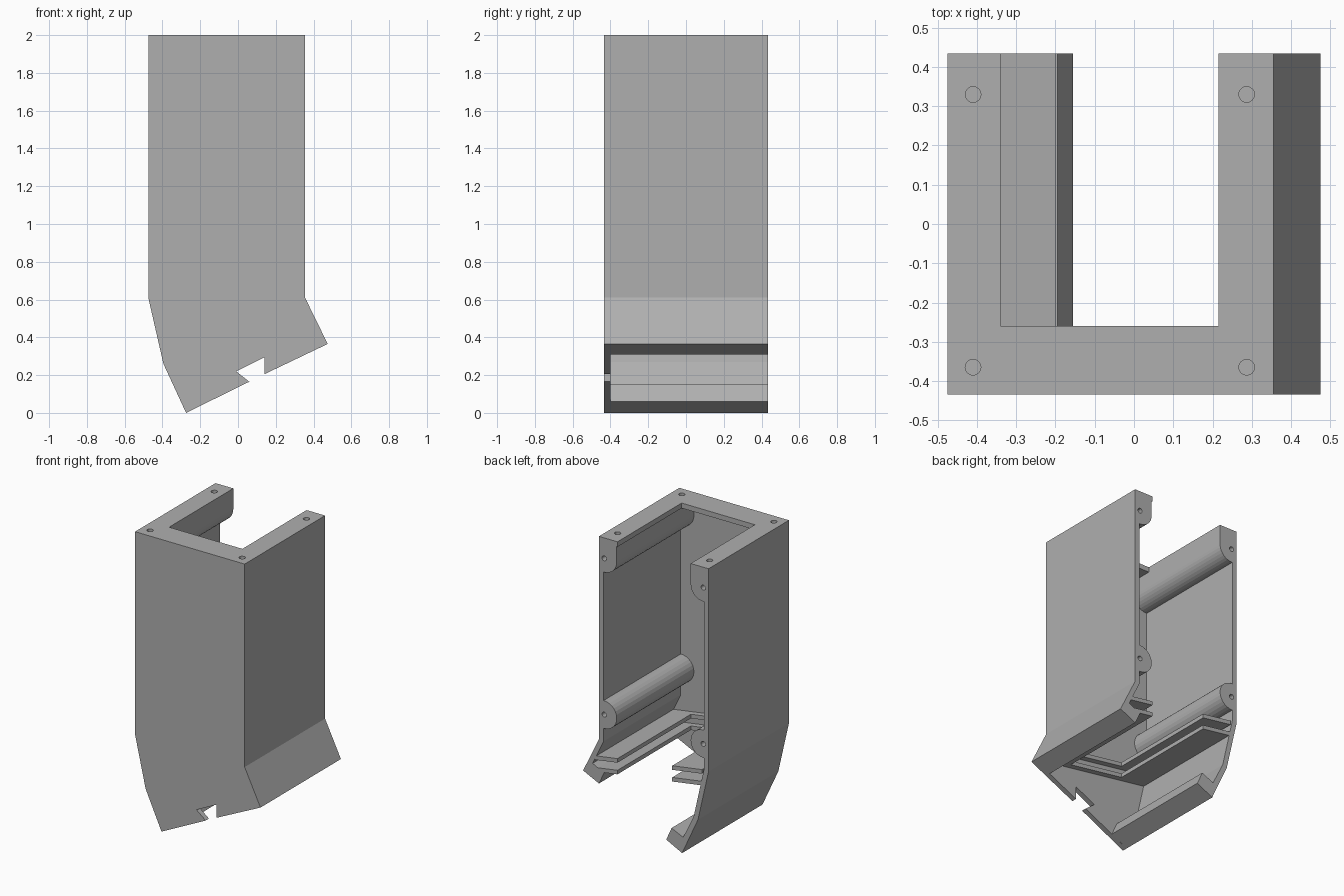
import bpy, bmesh
from math import cos, sin, radians
from mathutils import Matrix

cube = bpy.data.objects.get("Cube")
if cube:
    bpy.data.objects.remove(cube, do_unlink=True)

grey = bpy.data.materials.new("plain grey")
grey.use_nodes = True
colour = (0.43, 0.43, 0.43, 1)
grey.diffuse_color = colour
grey.node_tree.nodes["Principled BSDF"].inputs["Base Color"].default_value = colour

BACK, FRONT, INNER = 0.435, -0.435, -0.40
TOP, UNDER = 2.0, 1.965


def add_object(name, bm):
    bmesh.ops.recalc_face_normals(bm, faces=bm.faces[:])
    mesh = bpy.data.meshes.new(name)
    bm.to_mesh(mesh)
    bm.free()
    mesh.materials.append(grey)
    obj = bpy.data.objects.new(name, mesh)
    bpy.context.collection.objects.link(obj)
    return obj


def prism(name, points, start, end, upright=False):
    """Extrude an x-z profile along y, or an x-y profile along z."""
    bm = bmesh.new()
    place = (lambda a, b: (a, b, start)) if upright else (lambda a, b: (a, start, b))
    face = bm.faces.new([bm.verts.new(place(a, b)) for a, b in points])
    solid = bmesh.ops.extrude_face_region(bm, geom=[face])
    moved = [v for v in solid["geom"] if isinstance(v, bmesh.types.BMVert)]
    shift = end - start
    bmesh.ops.translate(bm, verts=moved, vec=(0, 0, shift) if upright else (0, shift, 0))
    return add_object(name, bm)


def arc(cx, cz, side, a0, a1, steps, r=0.095):
    """Boss outline, bulging towards +x (side 1) or -x (side -1)."""
    angles = [radians(a0 + (a1 - a0) * i / steps) for i in range(steps + 1)]
    return [(cx + side * r * cos(a), cz + r * sin(a)) for a in angles]


def bosses(cx, side):
    lower = arc(cx, 0.79, side, -93, 93, 14)
    upper = arc(cx, 1.86, side, -93, 0, 8)
    return lower + upper + [(cx + side * 0.095, UNDER)]


# Front plate with the notch in its slanted lower edge
prism("front_plate", [
    (-0.475, UNDER), (0.355, UNDER), (0.355, 0.61), (0.475, 0.365),
    (0.14, 0.205), (0.14, 0.295), (-0.01, 0.22), (0.06, 0.165),
    (-0.275, 0), (-0.395, 0.26), (-0.475, 0.61)], FRONT, INNER)

# Side walls with foot and screw bosses
right_wall = prism("side_wall_negative_x", [
    (-0.475, UNDER), (-0.475, 0.61), (-0.395, 0.26), (-0.275, 0),
    (-0.155, 0.06), (-0.195, 0.15), (-0.283, 0.11), (-0.362, 0.27),
    (-0.44, 0.615)] + bosses(-0.435, 1), INNER, BACK)
left_wall = prism("side_wall_positive_x", [
    (0.355, UNDER), (0.355, 0.61), (0.475, 0.365), (0.355, 0.308),
    (0.316, 0.39), (0.403, 0.433), (0.32, 0.605)] + bosses(0.315, -1), INNER, BACK)

# Top rim, open at the back
top_rim = prism("top_rim", [
    (-0.475, FRONT), (0.355, FRONT), (0.355, BACK), (0.215, BACK),
    (0.215, -0.26), (-0.34, -0.26), (-0.34, BACK), (-0.475, BACK)],
    UNDER, TOP, upright=True)


# Paired slot rails along the sides and front plate
def rail(name, level, x0, x1, y0, y1):
    line = lambda x: level - 0.15 * x
    prism(name, [(x0, line(x0)), (x1, line(x1)),
                 (x1, line(x1) + 0.028), (x0, line(x0) + 0.028)], y0, y1)


for label, level, outer in (("upper", 0.52, 0.385), ("lower", 0.44, 0.41)):
    rail(label + "_rail_negative_x", level, -0.425, -0.2, INNER, BACK)
    rail(label + "_rail_positive_x", level, 0.215, outer, INNER, BACK)
    rail(label + "_rail_front", level, -0.2, 0.215, INNER, -0.36)


# Screw holes, as one hidden cutter per direction
def hole_cutter(name, centres, radius, depth, turn):
    bm = bmesh.new()
    for c in centres:
        bmesh.ops.create_cone(bm, cap_ends=True, segments=16, radius1=radius,
                              radius2=radius, depth=depth,
                              matrix=Matrix.Translation(c) @ turn)
    obj = add_object(name, bm)
    obj.hide_render = True
    obj.hide_viewport = True
    return obj


top_cutter = hole_cutter(
    "top_hole_cutter",
    [(x, y, TOP) for x in (-0.41, 0.287) for y in (-0.365, 0.33)],
    0.02, 0.18, Matrix())
back_cutter = hole_cutter(
    "back_hole_cutter",
    [(x, BACK, z) for x in (-0.435, 0.315) for z in (0.79, 1.86)],
    0.017, 0.16, Matrix.Rotation(radians(90), 4, "X"))

for part, cutters in ((top_rim, [top_cutter]),
                      (left_wall, [top_cutter, back_cutter]),
                      (right_wall, [top_cutter, back_cutter])):
    for cutter in cutters:
        cut = part.modifiers.new("holes", "BOOLEAN")
        cut.operation = "DIFFERENCE"
        cut.solver = "EXACT"
        cut.object = cutter
